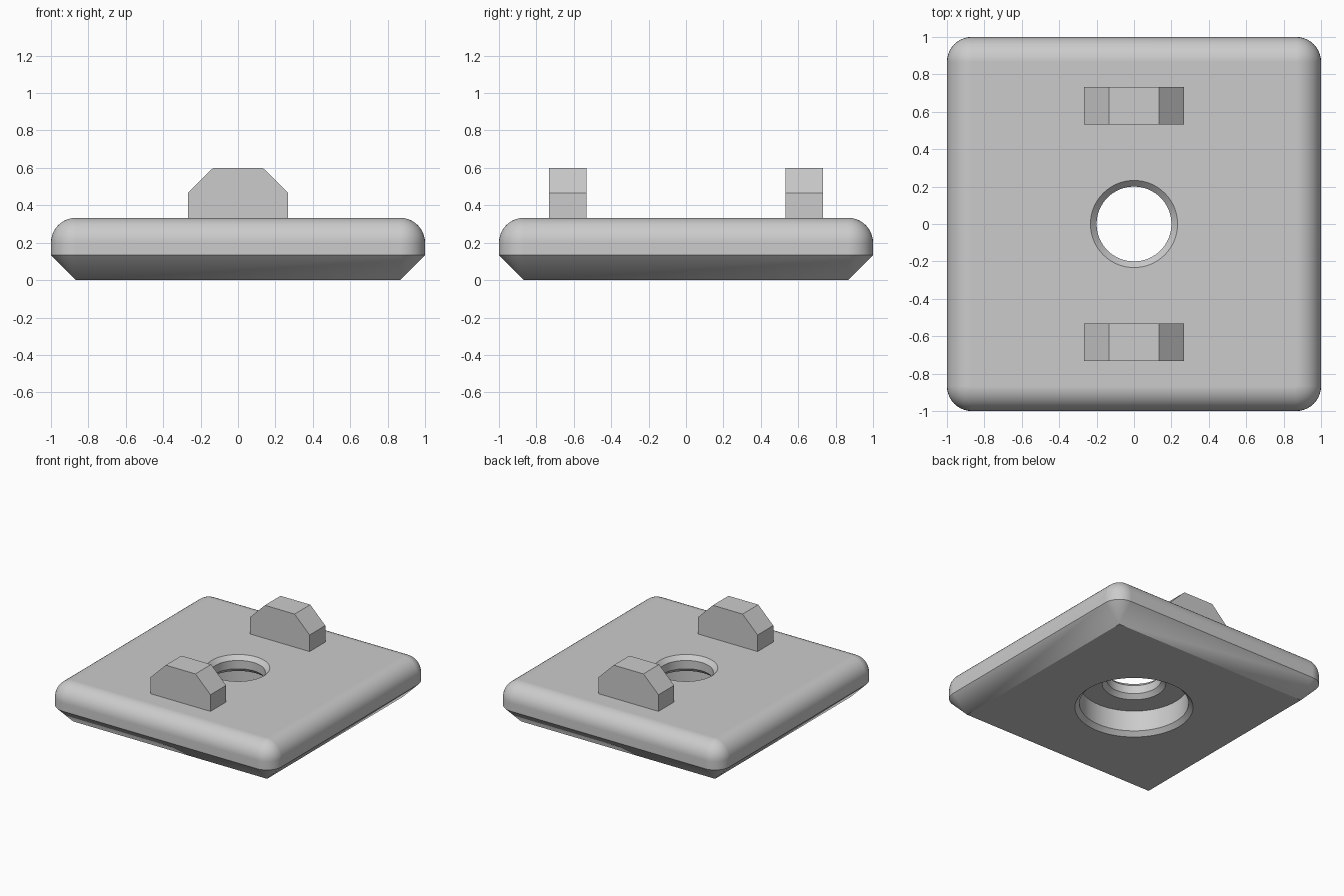
import bpy, bmesh
from math import sin, cos, pi, radians

if "Cube" in bpy.data.objects:
    bpy.data.objects.remove(bpy.data.objects["Cube"])

grey = bpy.data.materials.new("plain grey")
grey.use_nodes = True
grey.diffuse_color = (0.6, 0.6, 0.6, 1)
grey.node_tree.nodes["Principled BSDF"].inputs["Base Color"].default_value = (0.6, 0.6, 0.6, 1)


def loft(name, rings):
    """Closed solid through rings of equal point count, capped at both ends."""
    bm = bmesh.new()
    loops = [[bm.verts.new(p) for p in ring] for ring in rings]
    n = len(loops[0])
    for a, b in zip(loops, loops[1:]):
        for i in range(n):
            j = (i + 1) % n
            bm.faces.new((a[i], a[j], b[j], b[i]))
    bm.faces.new(loops[0][::-1])
    bm.faces.new(loops[-1])
    bmesh.ops.remove_doubles(bm, verts=bm.verts, dist=1e-5)
    bmesh.ops.recalc_face_normals(bm, faces=bm.faces)
    mesh = bpy.data.meshes.new(name)
    bm.to_mesh(mesh)
    bm.free()
    mesh.materials.append(grey)
    obj = bpy.data.objects.new(name, mesh)
    bpy.context.collection.objects.link(obj)
    return obj


def rounded_square(core, r, z, steps=10):
    """Square of half size core, grown outwards by r with round corners."""
    points = []
    for k, (sx, sy) in enumerate(((1, 1), (-1, 1), (-1, -1), (1, -1))):
        for i in range(steps + 1):
            a = (k + i / steps) * pi / 2
            points.append((sx * core + r * cos(a), sy * core + r * sin(a), z))
    return points


def circle(r, z, n=64):
    return [(r * cos(2 * pi * i / n), r * sin(2 * pi * i / n), z) for i in range(n)]


# Base plate: chamfered underneath, short upright side, rounded upper edge
CORE, EDGE, TOP = 0.867, 0.133, 0.333
profile = [(0, 0), (EDGE, EDGE)]
for i in range(11):
    a = i / 10 * pi / 2
    profile.append((EDGE * cos(a), TOP - EDGE + EDGE * sin(a)))
plate = loft("base_plate", [rounded_square(CORE, r, z) for r, z in profile])

# Stepped bore: wide recess below, narrow hole above, all rims chamfered
bore = [(0.533, -0.1), (0.4, 0.033), (0.4, 0.2), (0.233, 0.2),
        (0.2, 0.233), (0.2, 0.3), (0.3, 0.4)]
cutter = loft("bore_cutter", [circle(r, z) for r, z in bore])
cutter.hide_render = True

cut = plate.modifiers.new("bore", 'BOOLEAN')
cut.operation = 'DIFFERENCE'
cut.solver = 'EXACT'
cut.object = cutter
bpy.ops.object.select_all(action='DESELECT')
bpy.context.view_layer.objects.active = plate
plate.select_set(True)
bpy.ops.object.modifier_apply(modifier=cut.name)
bpy.data.objects.remove(cutter)
bpy.ops.object.shade_smooth_by_angle(angle=radians(30))
normals = plate.modifiers.new("even normals", 'WEIGHTED_NORMAL')
normals.keep_sharp = True

# Two upright lugs with bevelled shoulders
outline = [(-0.267, TOP), (0.267, TOP), (0.267, 0.467),
           (0.133, 0.6), (-0.133, 0.6), (-0.267, 0.467)]
for name, y in (("front_lug", -0.633), ("back_lug", 0.633)):
    loft(name, [[(x, y + d, z) for x, z in outline] for d in (-0.1, 0.1)])
